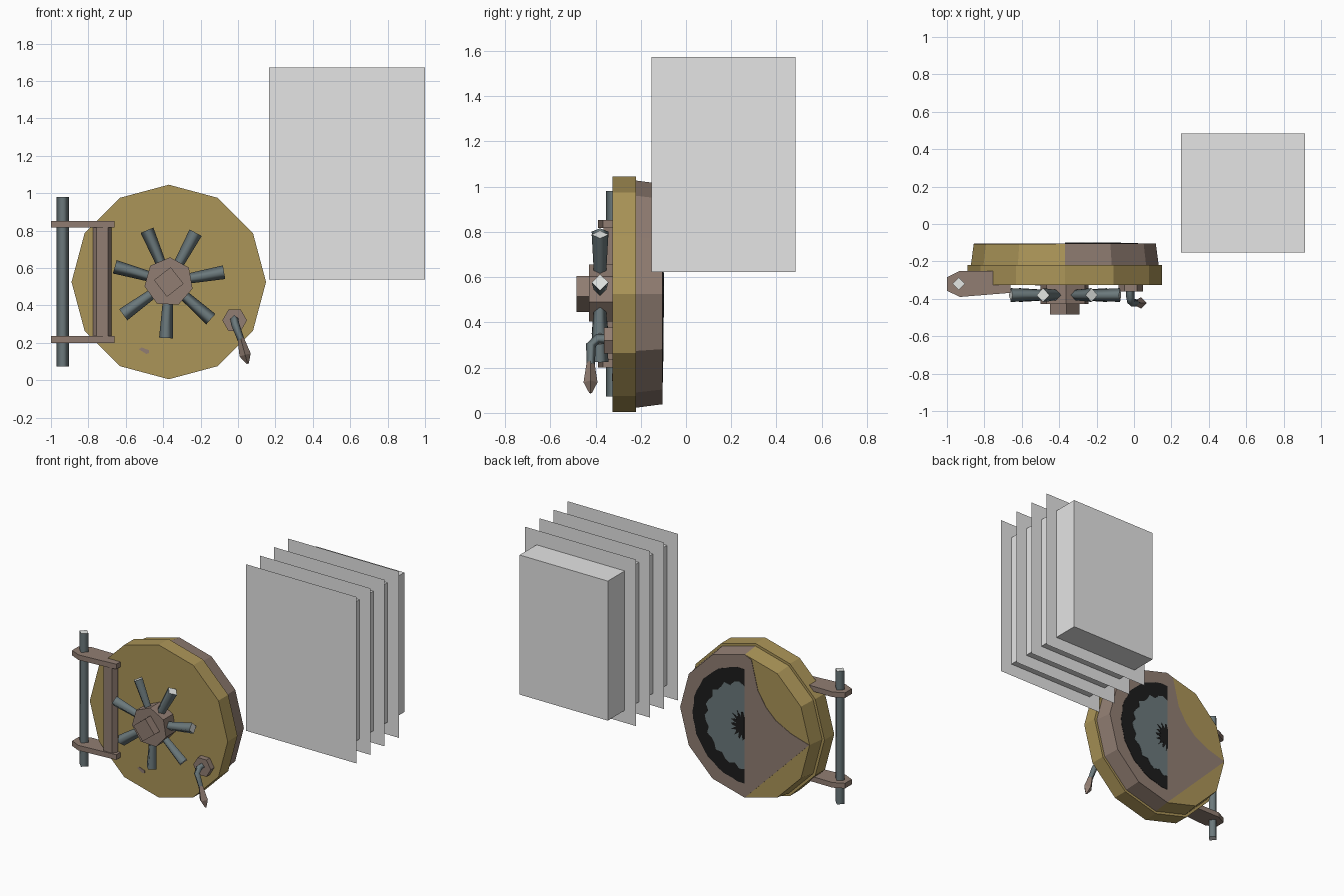
import bpy, bmesh, math
from mathutils import Vector

if "Cube" in bpy.data.objects:
    bpy.data.objects.remove(bpy.data.objects["Cube"])


def mat(name, r, g, b):
    m = bpy.data.materials.new(name)
    m.diffuse_color = (r, g, b, 1)
    m.use_nodes = True
    m.node_tree.nodes["Principled BSDF"].inputs["Base Color"].default_value = m.diffuse_color
    return m


BRASS = mat("aged_brass", .41, .30, .098)
BROWN = mat("dull_bronze", .285, .208, .17)
STEEL = mat("blue_steel", .147, .19, .20)
PALE = mat("pale_steel", .78, .80, .78)
BLACK = mat("soot_black", .012, .012, .012)
GREY = mat("light_grey", .78, .78, .78)


def loft(name, rings, side, cap=None, smooth=False):
    """Skin a row of equal-length rings and close both ends."""
    bm = bmesh.new()
    vs = [[bm.verts.new(p) for p in r] for r in rings]
    n = len(rings[0])
    for a, b in zip(vs, vs[1:]):
        for i in range(n):
            f = bm.faces.new((a[i], a[(i + 1) % n], b[(i + 1) % n], b[i]))
            f.smooth = smooth
    for r in (vs[0], vs[-1]):
        f = bm.faces.new(r)
        f.material_index = 1 if cap else 0
        for e in f.edges:
            e.smooth = False
    bmesh.ops.recalc_face_normals(bm, faces=bm.faces)
    me = bpy.data.meshes.new(name)
    bm.to_mesh(me)
    bm.free()
    ob = bpy.data.objects.new(name, me)
    bpy.context.collection.objects.link(ob)
    me.materials.append(side)
    if cap:
        me.materials.append(cap)
    return ob


def wheel(c, y, r, n, phase=0):
    """Regular polygon in a plane facing the front."""
    return [(c[0] + r * math.cos(phase + i * math.tau / n), y,
             c[1] + r * math.sin(phase + i * math.tau / n)) for i in range(n)]


def rod(name, pts, radii, ref, side, cap=None, smooth=True):
    """Four-sided rod along a path."""
    pts = [Vector(p) for p in pts]
    rings = []
    for i, p in enumerate(pts):
        d = (pts[min(i + 1, len(pts) - 1)] - pts[max(i - 1, 0)]).normalized()
        u = (ref - d * ref.dot(d)).normalized()
        v = d.cross(u)
        r = radii[i]
        rings.append([p + u * r, p + v * r, p - u * r, p - v * r])
    return loft(name, rings, side, cap, smooth)


def front_plate(name, pts, y0, y1, m):
    return loft(name, [[(x, y, z) for x, z in pts] for y in (y0, y1)], m)


def flat_prism(name, pts, z0, z1, m):
    return loft(name, [[(x, y, z) for x, y in pts] for z in (z0, z1)], m)


X, Y = Vector((1, 0, 0)), Vector((0, 1, 0))
C = (-.37, .525)
BACK = -.107

# round door: rim, ledge and tapered plug, plug is bronze on its right half
door = loft("door", [wheel(C, y, r, 12) for y, r in
                     ((-.325, .52), (-.22, .52), (-.22, .502), (BACK, .487))], BRASS)
door.data.materials.append(BROWN)
for f in door.data.polygons:
    if f.center.y > -.21 and f.center.x > C[0] + .01 and abs(f.normal.y) < .9:
        f.material_index = 1

# painted areas on the back of the door
half = [(C[0] + .487 * math.cos(a), C[1] + .487 * math.sin(a))
        for a in [math.radians(-90 + 30 * i) for i in range(7)]]
curve = [(C[0] - u, C[1] + w) for u, w in
         ((.05, .465), (.098, .27), (.16, .17), (.233, .1), (.35, .04), (.485, 0))]
front_plate("back_bronze_area", half + curve, BACK, BACK + .003, BROWN)


def half_disc(name, r, wobble, y, m, n=24):
    pts = []
    for i in range(n + 1):
        a = math.radians(-90 + 180 * i / n)
        k = r + wobble * math.sin(i * 2.3)
        pts.append((C[0] + k * math.cos(a), C[1] + k * math.sin(a)))
    front_plate(name, pts, BACK, y, m)


half_disc("back_black_ring", .39, .004, BACK + .005, BLACK)
half_disc("back_steel_area", .29, .015, BACK + .007, STEEL)
half_disc("back_black_center", .085, .025, BACK + .009, BLACK)

# small scuff on the front
front_plate("front_scuff", [(-.53, .165), (-.515, .175), (-.475, .16), (-.475, .145), (-.49, .14)],
            -.325, -.328, BROWN)

# spoked hand wheel
A0 = math.radians(10)
step = math.tau / 7
loft("wheel_hub", [wheel(C, y, .132, 7, A0 + step / 2) for y in (-.32, -.428)], BROWN)
loft("wheel_knob", [wheel(C, y, .08, 4, math.radians(83)) for y in (-.42, -.485)], BROWN)
for i in range(7):
    a = A0 + i * step
    d = Vector((math.cos(a), 0, math.sin(a)))
    o = Vector((C[0], -.38, C[1]))
    rod(f"wheel_spoke_{i + 1}", [o + d * .08, o + d * .3], [.026, .037], Y, STEEL, PALE)

# hinge: pin, two arms and a chamfered post
rod("hinge_pin", [(-.937, -.32, .073), (-.937, -.32, .98)], [.033, .033], Y, STEEL, PALE)
arm = [(-1, -.285), (-.93, -.25), (-.66, -.25), (-.66, -.368), (-.93, -.39), (-1, -.357)]
for name, z in (("hinge_arm_lower", .2), ("hinge_arm_upper", .817)):
    flat_prism(name, arm, z, z + .035, BROWN)
post = [(-.775, -.31), (-.775, -.335), (-.757, -.365), (-.695, -.365), (-.677, -.335), (-.677, -.31)]
flat_prism("hinge_post", post, .22, .83, BROWN)

# small latch crank
loft("crank_base", [wheel((-.018, .32), y, .066, 6) for y in (-.32, -.362)], BROWN)
rod("crank_rod", [(-.02, -.34, .325), (-.02, -.39, .328), (-.015, -.42, .30), (.022, -.422, .2)],
    [.022, .022, .022, .018], X, STEEL)
rod("crank_grip", [(.014, -.422, .225), (.038, -.422, .135), (.052, -.422, .088)],
    [.017, .031, .006], X, BROWN, smooth=False)

# grey block with four wide sheets across it
flat_prism("grey_block", [(.25, -.152), (.915, -.152), (.915, .485), (.25, .485)], .622, 1.573, GREY)
for i in range(4):
    y = -.153 + .152 * i
    me = bpy.data.meshes.new(f"grey_sheet_{i + 1}")
    me.from_pydata([(.166, y, .538), (1, y, .538), (1, y, 1.673), (.166, y, 1.673)], [], [(0, 1, 2, 3)])
    me.materials.append(GREY)
    bpy.context.collection.objects.link(bpy.data.objects.new(me.name, me))
